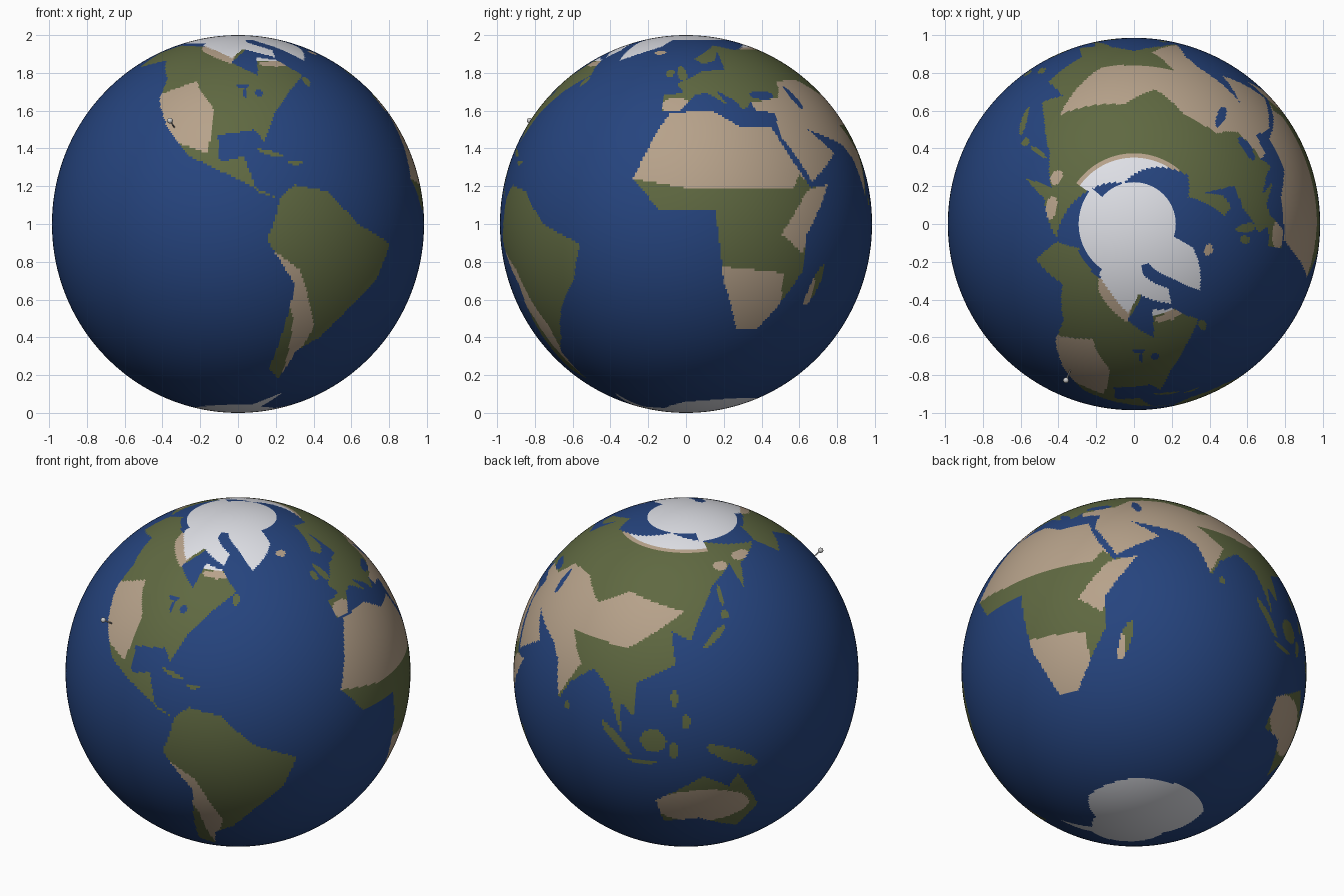
import bpy, bmesh, math
from mathutils import Vector

if "Cube" in bpy.data.objects:
    bpy.data.objects.remove(bpy.data.objects["Cube"])

SEA, GREEN, TAN, ICE = range(4)
ANY, LAND, PLANTS = (SEA, GREEN, TAN, ICE), (GREEN, TAN), (GREEN,)
N, M = 500, 250            # globe segments and rings
grid = [[SEA] * N for _ in range(M)]


def paint(colour, over, *pts):
    """Fill an outline of longitude, latitude pairs on the globe grid."""
    p = list(zip(pts[::2], pts[1::2]))
    for r in range(M):
        lat = -90 + (r + 0.5) * 180 / M
        xs = sorted(x0 + (lat - y0) * (x1 - x0) / (y1 - y0)
                    for (x0, y0), (x1, y1) in zip(p, p[1:] + p[:1]) if (y0 > lat) != (y1 > lat))
        for a, b in zip(xs[::2], xs[1::2]):
            for c in range(math.ceil(a * N / 360 - 0.5), math.ceil(b * N / 360 - 0.5)):
                if grid[r][c % N] in over:
                    grid[r][c % N] = colour


def blob(colour, over, lon, lat, rx, ry, tilt=0):
    """Fill a tilted ellipse."""
    s, c = math.sin(math.radians(tilt)), math.cos(math.radians(tilt))
    pts = []
    for i in range(24):
        u, v = rx * math.cos(i * math.tau / 24), ry * math.sin(i * math.tau / 24)
        pts += [lon + u * c - v * s, lat + u * s + v * c]
    paint(colour, over, *pts)


def band(colour, over, west, east, south, north=90):
    paint(colour, over, west, south, east, south, east, north, west, north)


# North America
paint(GREEN, ANY, -167, 65, -157, 71, -95, 69, -82, 69, -94, 59, -80, 52, -78, 62, -65, 60, -56, 52, -67, 45,
      -76, 36, -81, 26, -84, 30, -97, 28, -96, 19, -88, 21, -84, 10, -78, 8, -95, 16, -106, 21,
      -117, 32, -124, 41, -126, 50, -140, 60, -160, 56)
# South America
paint(GREEN, ANY, -77, 8, -72, 12, -61, 10, -50, 0, -35, -6, -39, -17, -48, -26, -57, -37, -65, -42, -68, -55,
      -75, -50, -71, -19, -81, -5, -78, 3)
# Africa
paint(GREEN, ANY, -6, 36, 10, 37, 20, 31, 32, 31, 37, 20, 43, 11, 51, 12, 40, -4, 40, -15, 33, -26, 27, -34,
      19, -34, 12, -17, 9, 4, -8, 4, -17, 14, -10, 30)
# Europe and Asia
paint(GREEN, ANY, -9, 37, -2, 37, 4, 43, 9, 44, 17, 39, 13, 45, 20, 41, 23, 37, 27, 40, 28, 37, 36, 36, 35, 28,
      40, 20, 44, 13, 59, 22, 49, 30, 67, 25, 73, 20, 77, 8, 81, 15, 90, 22, 97, 17, 103, 2, 102, 13,
      107, 9, 107, 20, 121, 27, 119, 38, 127, 35, 131, 43, 140, 54, 156, 61, 157, 51, 164, 60,
      190, 65, 140, 73, 104, 77, 70, 71, 42, 67, 26, 71, 5, 61, 10, 58, 18, 60, 24, 66, 22, 60,
      21, 55, 9, 54, -4, 48, -1, 44, -9, 43)
# Australia
paint(GREEN, ANY, 114, -23, 116, -34, 130, -32, 139, -36, 147, -39, 153, -28, 143, -12, 140, -17, 131, -12, 122, -18)
# islands
for island in ((-2, 53, 2.2, 4, 20), (-8, 53, 2, 2), (47, -19, 7, 2, 70), (137, 36, 6, 1.3, 35), (143, 43, 2, 1.5),
               (143, 50, 1, 4), (101, 0, 7.5, 1.6, -45), (110, -7, 5, 0.8), (114, 1, 4.5, 4), (121, -2, 1.5, 3),
               (141, -5, 10, 2.5, -25), (121, 16, 1.2, 3), (125, 8, 1.5, 2.5), (81, 7, 1, 1.5),
               (-79, 22, 5, 0.7, -15), (-71, 19, 2.5, 0.7), (-56, 49, 2, 2)):
    blob(GREEN, ANY, *island)
# inland seas and lakes
for lake in ((51, 42, 5, 1.8, -75), (34, 43, 6, 1.8), (-88, 47, 3, 0.8), (-87, 44, 0.8, 2), (-81, 44, 2, 1.3)):
    blob(SEA, ANY, *lake)
# dry belt from the Sahara to central Asia
paint(TAN, PLANTS, -18, 14, 0, 11, 36, 11, 39, 15, 46, 11, 68, 22, 76, 8, 84, 22, 75, 32, 102, 31, 124, 45, 95, 50,
      81, 43, 65, 50, 48, 49, 42, 42, 27, 40, 27, 34, 10, 38, -18, 34)
# dry regions: western North America, Andes, horn of Africa, southern Africa
paint(TAN, PLANTS, -126, 43, -110, 49, -99, 37, -100, 22, -126, 30)
paint(TAN, PLANTS, -82, -6, -70, -14, -61, -33, -67, -56, -70, -30)
paint(TAN, PLANTS, 41, 10, 53, 13, 39, -9, 31, -3)
paint(TAN, PLANTS, 11, -13, 33, -15, 34, -27, 25, -36, 15, -36)
for region in ((131, -26, 18, 8), (45, -21, 2, 5), (-4, 39, 6, 3), (149, 61, 5, 2), (169, 63, 8, 2), (-68, 58, 10, 1.5)):
    blob(TAN, PLANTS, *region)
blob(TAN, ANY, -19, 65, 4.5, 1.4)
# far north: tan rim, then snow on land
band(TAN, PLANTS, 50, 145, 67.5)
band(ICE, LAND, 50, 145, 69)
band(ICE, LAND, -79, -64, 60)
paint(TAN, PLANTS, -125, 71, -118, 66, -94, 58, -90, 66)
# polar ice cap, northern islands, Greenland and Antarctica
band(ICE, ANY, -180, 180, 76.7)
band(ICE, ANY, 140, 235, 72.5)
paint(ICE, ANY, -125, 71, -108, 67, -94, 61.5, -86, 68, -65, 62, -62, 67, -80, 74, -80, 77, -125, 77)
paint(ICE, ANY, -70, 77, -53, 68, -45, 60, -22, 70, -18, 77)
paint(ICE, ANY, -180, -77, -100, -73, -75, -73, -58, -63, -62, -75, -30, -77, 0, -70, 50, -67, 140, -66, 180, -77,
      180, -90, -180, -90)


def material(name, *rgb):
    m = bpy.data.materials.new(name)
    m.diffuse_color = (*rgb, 1)
    m.use_nodes = True
    m.node_tree.nodes["Principled BSDF"].inputs["Base Color"].default_value = m.diffuse_color
    return m


def finish(name, bm, mats):
    for f in bm.faces:
        f.smooth = True
    me = bpy.data.meshes.new(name)
    bm.to_mesh(me)
    bm.free()
    for m in mats:
        me.materials.append(m)
    ob = bpy.data.objects.new(name, me)
    bpy.context.collection.objects.link(ob)
    return ob


# globe: each face takes the colour of its grid cell
bm = bmesh.new()
bmesh.ops.create_uvsphere(bm, u_segments=N, v_segments=M, radius=1)
for f in bm.faces:
    c = f.calc_center_median().normalized()
    row = min(M - 1, int((math.asin(max(-1, min(1, c.z))) / math.pi + 0.5) * M))
    f.material_index = grid[row][math.floor(math.atan2(c.y, c.x) / math.tau * N) % N]
globe = finish("globe", bm, [material("ocean blue", 0.019, 0.058, 0.21), material("forest green", 0.115, 0.14, 0.053),
                             material("desert tan", 0.47, 0.36, 0.255), material("ice white", 0.76, 0.77, 0.82)])
globe.scale = (0.985, 0.985, 1.0)
globe.location.z = 1

# marker pin: stem and ball on the west coast
tip = Vector((-0.36, -0.827, 0.547))
bm = bmesh.new()
bmesh.ops.create_cone(bm, cap_ends=True, segments=12, radius1=0.004, radius2=0.004, depth=0.1)
stem = finish("pin_stem", bm, [material("pin grey", 0.4, 0.4, 0.4)])
stem.rotation_euler = tip.to_track_quat('Z', 'Y').to_euler()
stem.location = tip - tip.normalized() * 0.05 + Vector((0, 0, 1))
bm = bmesh.new()
bmesh.ops.create_uvsphere(bm, u_segments=24, v_segments=12, radius=0.015)
ball = finish("pin_ball", bm, [material("pin light grey", 0.6, 0.6, 0.6)])
ball.location = tip + Vector((0, 0, 1))
